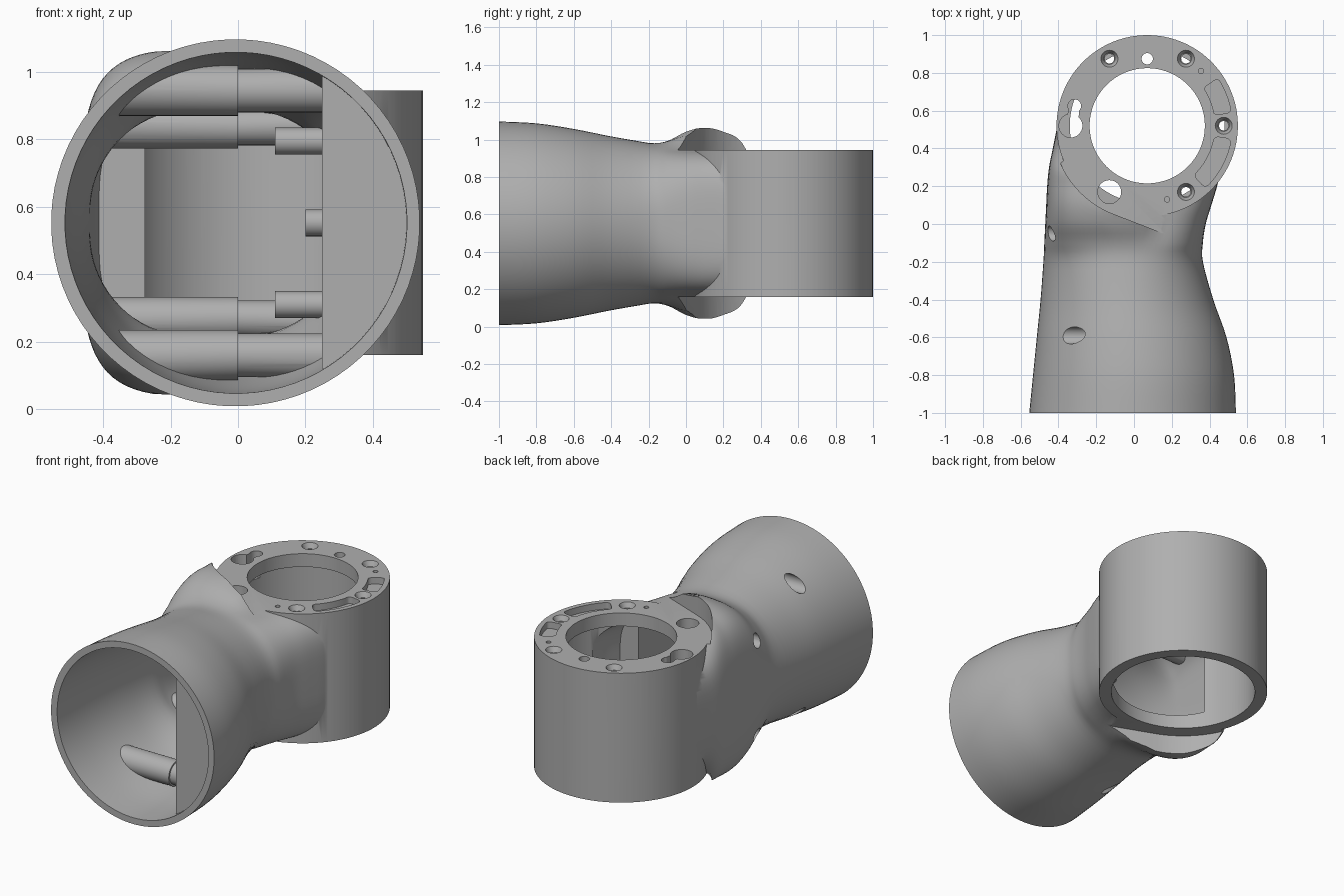
import bpy, bmesh, math
from mathutils import Vector, Matrix

if "Cube" in bpy.data.objects:
    bpy.data.objects.remove(bpy.data.objects["Cube"], do_unlink=True)

MID = 0.5525                 # height of the symmetry plane
CX, CY = 0.07, 0.52          # axis of the upright sleeve
TOP, BOTTOM = 0.945, 0.16    # faces of the sleeve

grey = bpy.data.materials.new("plain grey")
grey.use_nodes = True
grey.diffuse_color = (0.43, 0.43, 0.43, 1)
grey.node_tree.nodes["Principled BSDF"].inputs["Base Color"].default_value = grey.diffuse_color


def finish(name, bm):
    bmesh.ops.recalc_face_normals(bm, faces=bm.faces)
    mesh = bpy.data.meshes.new(name)
    bm.to_mesh(mesh)
    bm.free()
    mesh.materials.append(grey)
    ob = bpy.data.objects.new(name, mesh)
    bpy.context.scene.collection.objects.link(ob)
    return ob


def cylinder(name, a, b, r, r2=None, sides=32):
    a, b = Vector(a), Vector(b)
    bm = bmesh.new()
    turn = (b - a).to_track_quat('Z', 'Y').to_matrix().to_4x4()
    bmesh.ops.create_cone(bm, cap_ends=True, segments=sides, radius1=r,
                          radius2=r if r2 is None else r2, depth=(b - a).length,
                          matrix=Matrix.Translation((a + b) / 2) @ turn)
    return finish(name, bm)


def upright(name, x, y, z0, z1, r, r2=None, sides=32):
    return cylinder(name, (x, y, z0), (x, y, z1), r, r2, sides)


def prism(name, outline, z0, z1):
    bm = bmesh.new()
    face = bm.faces.new([bm.verts.new((x, y, z0)) for x, y in outline])
    ext = bmesh.ops.extrude_face_region(bm, geom=[face])
    bmesh.ops.translate(bm, vec=(0, 0, z1 - z0),
                        verts=[v for v in ext["geom"] if isinstance(v, bmesh.types.BMVert)])
    return finish(name, bm)


def combine(target, tool, operation='DIFFERENCE'):
    tool.hide_render = True
    mod = target.modifiers.new("combine", 'BOOLEAN')
    mod.operation, mod.object, mod.solver = operation, tool, 'EXACT'
    bpy.context.view_layer.objects.active = target
    bpy.ops.object.modifier_apply(modifier=mod.name)
    bpy.data.objects.remove(tool, do_unlink=True)


# Tube stations: y, left x, right x, half height, shoulder swell, squareness
STATIONS = [
    (-1, -.555, .54, .545, 0, 2), (-.8, -.535, .53, .535, 0, 2),
    (-.6, -.515, .49, .505, 0, 2), (-.4, -.495, .42, .465, 0, 2),
    (-.2, -.48, .365, .43, 0, 2.2), (-.1, -.475, .365, .41, .03, 2.8),
    (0, -.47, .38, .395, .095, 3.5), (.1, -.465, .41, .39, .125, 4),
    (.2, -.46, .44, .385, .13, 4.2), (.3, -.45, .46, .385, .12, 4.2),
    (.4, -.43, .47, .38, 0, 4), (.55, -.4, .47, .37, 0, 4)]


def smooth_stations(rows, steps=4):
    out = []
    for i in range(len(rows) - 1):
        quad = [rows[max(0, min(len(rows) - 1, i + k))] for k in (-1, 0, 1, 2)]
        for s in range(steps):
            t = s / steps
            out.append([b + .5 * t * (c - a + t * (2*a - 5*b + 4*c - d + t * (3*(b - c) + d - a)))
                        for a, b, c, d in zip(*quad)])
    return out + [list(rows[-1])]


def power(v, n):
    return math.copysign(abs(v) ** (2 / n), v)


def loft(name, rows, sides=80):
    bm = bmesh.new()
    rings = []
    for y, left, right, half, swell, n in smooth_stations(rows):
        ring = []
        for k in range(sides):
            a = math.tau * (k + .5) / sides
            x = (left + right) / 2 + (right - left) / 2 * power(math.cos(a), n)
            z = half * power(math.sin(a), n)
            # the shoulder rises only towards the model's right
            s = max(0, min(1, (.17 - x) / .22))
            z *= 1 + max(0, swell) / half * s * s * (3 - 2 * s)
            if y > -.1:
                z = max(-.51, min(.51, z))
            ring.append(bm.verts.new((x, y, MID + z)))
        rings.append(ring)
    for p, q in zip(rings, rings[1:]):
        for k in range(sides):
            j = (k + 1) % sides
            bm.faces.new((p[k], p[j], q[j], q[k]))
    bm.faces.new(rings[0])
    bm.faces.new(rings[-1])
    return finish(name, bm)


# Flared tube joined to the upright sleeve
housing = loft("elbow_housing", STATIONS)
combine(housing, upright("sleeve", CX, CY, BOTTOM - .02, TOP + .02, .48, sides=96), 'UNION')

# Flat seats above and below, with a pointed front
for z0, z1 in ((TOP, 1.4), (-.3, BOTTOM)):
    bm = bmesh.new()
    for z in (z0, z1):
        bm.verts.new((.17, -.055, z))
        bmesh.ops.create_circle(bm, segments=96, radius=.5,
                                matrix=Matrix.Translation((CX, CY, z)))
    bmesh.ops.convex_hull(bm, input=bm.verts)
    combine(housing, finish("seat_cutter", bm))

# Hollow of the tube, leaving the side block, screw tunnels and bosses standing
inner = []
for y, left, right, half, swell, n in STATIONS[:10]:
    inner.append((y if y > -1 else -1.05, left + .037, right - .037,
                  half - (.037 if y < -.3 else .075), 0, n))
cavity = loft("cavity_cutter", inner)
combine(cavity, prism("side_block", [(.25, -.95), (.7, -.95), (.7, .1), (.25, .1)], -.2, 1.3))
for side in (-1, 1):
    for y, dz, r in ((-.59, .393, .075), (-.05, .285, .065)):
        z = MID + side * dz
        combine(cavity, cylinder("tunnel", (-.7, y, z), (0, y, z), r))
        combine(cavity, cylinder("tunnel_end", (-.02, y, z), (.3, y, z), r - .01))
    z = MID + side * .243
    combine(cavity, cylinder("boss", (.11, -.3, z), (.3, -.3, z), .04))
combine(cavity, cylinder("middle_boss", (.2, -.3, MID), (.3, -.3, MID), .04))
combine(housing, cavity)

# Sleeve bore, wide from below and narrower through the top plate
combine(housing, upright("bore_cutter", CX, CY, -.1, TOP - .08, .41, sides=96))
combine(housing, upright("collar_cutter", CX, CY, .5, 1.2, .305, sides=96))

# Screw access holes on the flank
for side in (-1, 1):
    for y, dz, r in ((-.59, .393, .045), (-.05, .285, .04)):
        z = MID + side * dz
        combine(housing, cylinder("access_cutter", (-.8, y, z), (-.03, y, z), r))

# Countersunk bolt holes, pin holes and cable holes in the top plate
for x, y in ((-.13, .875), (.275, .875), (.475, .52), (.275, .17)):
    combine(housing, upright("sink_cutter", x, y, TOP - .03, TOP + .03, .03, .06))
    combine(housing, upright("bolt_cutter", x, y, TOP - .12, TOP + .1, .025))
for x, y, r, depth in ((.07, .875, .03, .12), (.355, .81, .014, .04), (.175, .13, .014, .04),
                       (-.13, .17, .062, .16), (-.335, .52, .062, .16), (-.315, .625, .035, .16)):
    combine(housing, upright("hole_cutter", x, y, TOP - depth, TOP + .1, r))
combine(housing, prism("key_slot_cutter", [(-.355, .55), (-.295, .55), (-.288, .62), (-.342, .62)],
                       TOP - .16, TOP + .1))


# Curved shallow pockets
def sector(a0, a1, r0=.36, r1=.45, steps=12):
    angles = [math.radians(a0 + (a1 - a0) * i / steps) for i in range(steps + 1)]
    path = [(r1, a) for a in angles] + [(r0, a) for a in reversed(angles)]
    return [(CX + r * math.cos(a), CY + r * math.sin(a)) for r, a in path]


for a0, a1 in ((9, 34), (-47, -9)):
    pocket = prism("pocket_cutter", sector(a0, a1), TOP - .04, TOP + .1)
    bm = bmesh.new()
    bm.from_mesh(pocket.data)
    corners = [e for e in bm.edges if abs(e.verts[0].co.z - e.verts[1].co.z) > .1
               and e.calc_face_angle(0) > 1]
    bmesh.ops.bevel(bm, geom=corners, offset=.025, segments=5, profile=.5, affect='EDGES')
    bm.to_mesh(pocket.data)
    bm.free()
    combine(housing, pocket)

# Smooth skin with crisp machined edges
bpy.ops.object.select_all(action='DESELECT')
housing.select_set(True)
bpy.context.view_layer.objects.active = housing
bpy.ops.object.shade_smooth_by_angle(angle=math.radians(32))
